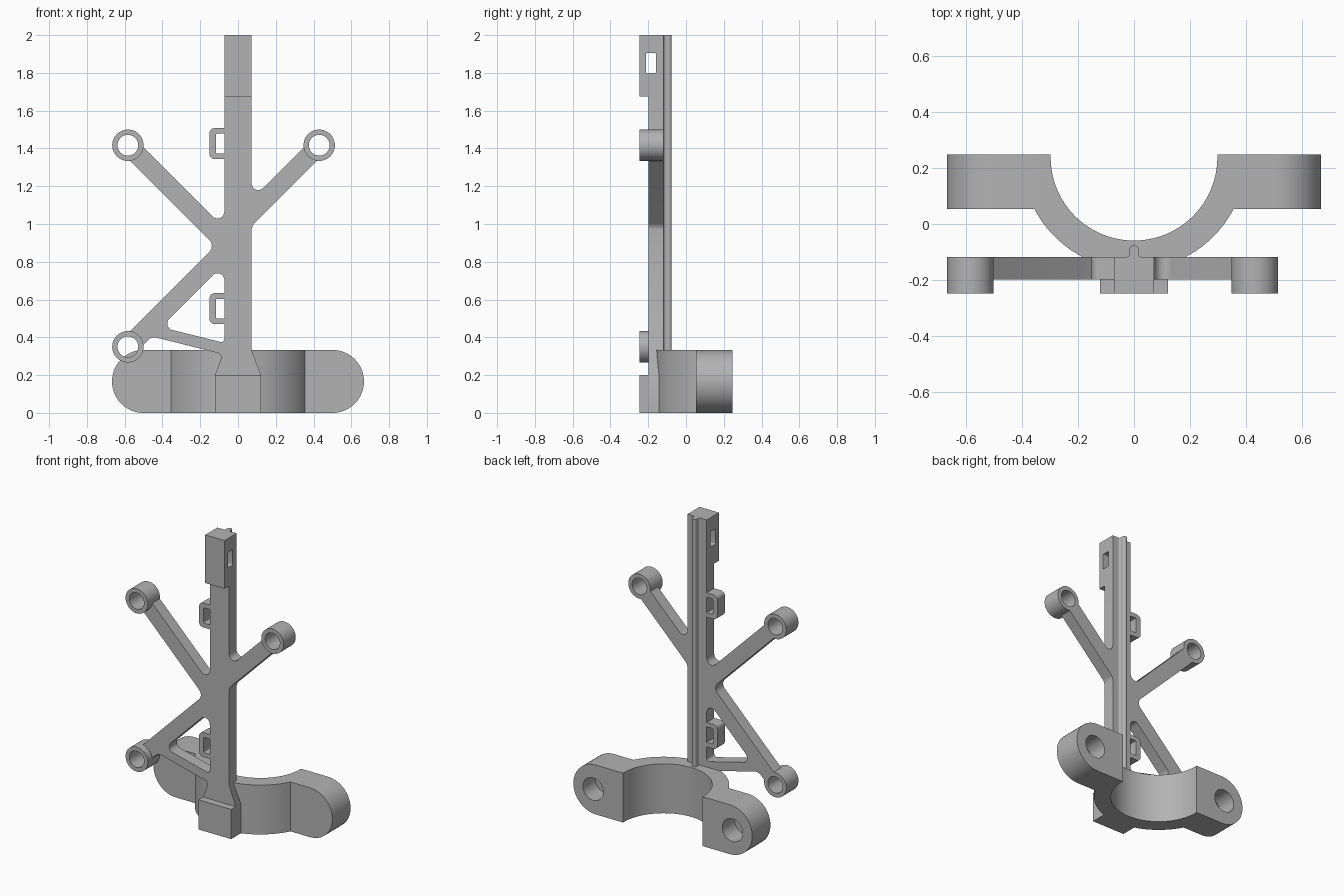
import bpy
import bmesh
from math import sin, cos, tan, pi, radians, asin
from mathutils import Vector

cube = bpy.data.objects.get("Cube")
if cube:
    bpy.data.objects.remove(cube, do_unlink=True)

grey = bpy.data.materials.new("plain_grey")
grey.use_nodes = True
COLOUR = (0.45, 0.45, 0.45, 1)
grey.diffuse_color = COLOUR
grey.node_tree.nodes["Principled BSDF"].inputs["Base Color"].default_value = COLOUR


def arc(cx, cy, r, start, end, steps=32):
    """Points along an arc, angles in degrees."""
    angles = [radians(start + (end - start) * i / steps) for i in range(steps + 1)]
    return [(cx + r * cos(a), cy + r * sin(a)) for a in angles]


def circle(cx, cy, r, steps=48):
    return arc(cx, cy, r, 0, 360, steps)[:-1]


def rounded(points, steps=8):
    """Outline whose corners (a, b, radius) are replaced by fillets."""
    out = []
    for i, p in enumerate(points):
        here = Vector(p[:2])
        if len(p) < 3:
            out.append(tuple(here))
            continue
        u = (Vector(points[i - 1][:2]) - here).normalized()
        v = (Vector(points[(i + 1) % len(points)][:2]) - here).normalized()
        half = u.angle(v) / 2
        centre = here + (u + v).normalized() * p[2] / sin(half)
        a = here + u * p[2] / tan(half) - centre
        b = here + v * p[2] / tan(half) - centre
        sweep = pi - 2 * half
        for k in range(steps + 1):
            t = k / steps
            out.append(tuple(centre + (a * sin((1 - t) * sweep) + b * sin(t * sweep)) / sin(sweep)))
    return out


def rect(a0, b0, a1, b1, *radius):
    return rounded([(a, b, *radius) for a, b in ((a0, b0), (a1, b0), (a1, b1), (a0, b1))])


PLACE = {
    "x": lambda a, b, d: (d, a, b),
    "y": lambda a, b, d: (a, d, b),
    "z": lambda a, b, d: (a, b, d),
}


def extrude(name, axis, low, high, *loops):
    """Solid from an outline and optional hole loops, extruded along an axis."""
    bm = bmesh.new()
    caps = ([], [])
    for loop in loops:
        rings = [[bm.verts.new(PLACE[axis](a, b, d)) for a, b in loop] for d in (low, high)]
        for i in range(len(loop)):
            j = (i + 1) % len(loop)
            bm.faces.new((rings[0][i], rings[0][j], rings[1][j], rings[1][i]))
            for cap, ring in zip(caps, rings):
                cap.append(bm.edges.get((ring[i], ring[j])))
    for cap in caps:
        bmesh.ops.triangle_fill(bm, edges=cap, use_beauty=True)
    bmesh.ops.recalc_face_normals(bm, faces=bm.faces)
    mesh = bpy.data.meshes.new(name)
    bm.to_mesh(mesh)
    bm.free()
    mesh.materials.append(grey)
    obj = bpy.data.objects.new(name, mesh)
    bpy.context.collection.objects.link(obj)
    bpy.ops.object.select_all(action="DESELECT")
    obj.select_set(True)
    bpy.context.view_layer.objects.active = obj
    bpy.ops.object.shade_smooth_by_angle(angle=radians(30))
    return obj


# Main depths and widths
FRONT, PLATE, BACK, REAR = -0.247, -0.198, -0.118, 0.247
POST, FOOT, CLAMP_TOP = 0.072, 0.122, 0.333

# Eyelets at the arm tips
EYES = {
    "upper_right": (-0.583, 1.417),
    "upper_left": (0.43, 1.417),
    "lower_right": (-0.583, 0.35),
}
for side, (x, z) in EYES.items():
    extrude(side + "_eyelet", "y", FRONT, BACK, circle(x, z, 0.083), circle(x, z, 0.055))


def arm_tip(side, dx, dz):
    """Upper and lower corner of an arm where it meets its eyelet."""
    c = Vector(EYES[side])
    d = Vector((dx, dz)).normalized() * 0.058
    n = Vector((-dz, dx)).normalized() * 0.05
    n = n if n.y > 0 else -n
    return tuple(c + d + n), tuple(c + d - n)


ul_top, ul_low = arm_tip("upper_left", -1, -1)
ur_top, ur_low = arm_tip("upper_right", 1, -1)
lr_top, lr_low = arm_tip("lower_right", 1, 1)

# Post, arms, brace and flared foot as one filleted plate with a triangular window
frame = rounded([
    (FOOT, 0), (FOOT, 0.2), (POST, CLAMP_TOP), (POST, 0.988, 0.05), ul_low, ul_top,
    (POST, 1.13, 0.035), (POST, 1.675), (-POST, 1.675), (-POST, 0.977, 0.037), ur_top, ur_low,
    (-0.12, 0.884, 0.045), lr_top, lr_low, (-0.457, 0.405, 0.05), (-0.081, 0.311, 0.025),
    (-FOOT, 0.2), (-FOOT, 0),
])
window = rounded([(-POST, 0.79, 0.036), (-0.408, 0.454, 0.035), (-POST, 0.37, 0.018)])
extrude("post_and_arms", "y", PLATE, BACK, frame, window)

# Thick foot block and slotted head block
extrude("foot_block", "y", FRONT, PLATE, rect(-FOOT, 0, FOOT, 0.2))
extrude("head_block", "x", -POST, POST, rect(FRONT, 1.675, BACK, 2),
        rect(-0.212, 1.8, -0.159, 1.905, 0.006))

# Rounded rib down the back of the post
extrude("back_rib", "z", CLAMP_TOP - 0.02, 2, rounded([
    (-0.035, BACK - 0.005), (-0.035, BACK), (-0.016, BACK, 0.012), (-0.016, -0.076, 0.015),
    (0.016, -0.076, 0.015), (0.016, BACK, 0.012), (0.035, BACK), (0.035, BACK - 0.005)]))

# Cable loops on the side of the post
for label, z in (("upper", 1.426), ("lower", 0.552)):
    outer = rounded([(-POST, z - 0.082), (-POST, z - 0.052), (-0.117, z - 0.052, 0.006),
                     (-0.117, z + 0.052, 0.006), (-POST, z + 0.052), (-POST, z + 0.082),
                     (-0.151, z + 0.082, 0.028), (-0.151, z - 0.082, 0.028)])
    extrude(label + "_cable_loop", "y", PLATE, BACK, outer)

# Half-ring clamp
CY, BORE, OUTER, LUG_FRONT, LUG_IN = 0.238, 0.297, 0.4, 0.053, 0.32
top = 180 / pi * asin((REAR - CY) / BORE)
edge = 180 / pi * asin((LUG_FRONT - CY) / OUTER)
ring = arc(0, CY, BORE, top, -180 - top, 64)
ring += [(-LUG_IN, REAR), (-LUG_IN, LUG_FRONT)]
ring += arc(0, CY, OUTER, -180 - edge, edge, 56)
ring += [(LUG_IN, LUG_FRONT), (LUG_IN, REAR)]
extrude("clamp_half_ring", "z", 0, CLAMP_TOP, ring)

# Round-ended lugs with blind bolt holes in the rear face
R = CLAMP_TOP / 2
HOLE_DEPTH = 0.13
for label, s in (("left", 1), ("right", -1)):
    lug = [(s * a, b) for a, b in
           [(LUG_IN, 0)] + arc(0.667 - R, R, R, -90, 90) + [(LUG_IN, CLAMP_TOP)]]
    extrude(label + "_lug_front", "y", LUG_FRONT, REAR - HOLE_DEPTH, lug)
    extrude(label + "_lug_rear", "y", REAR - HOLE_DEPTH, REAR, lug,
            circle(s * 0.52, R, 0.076))
